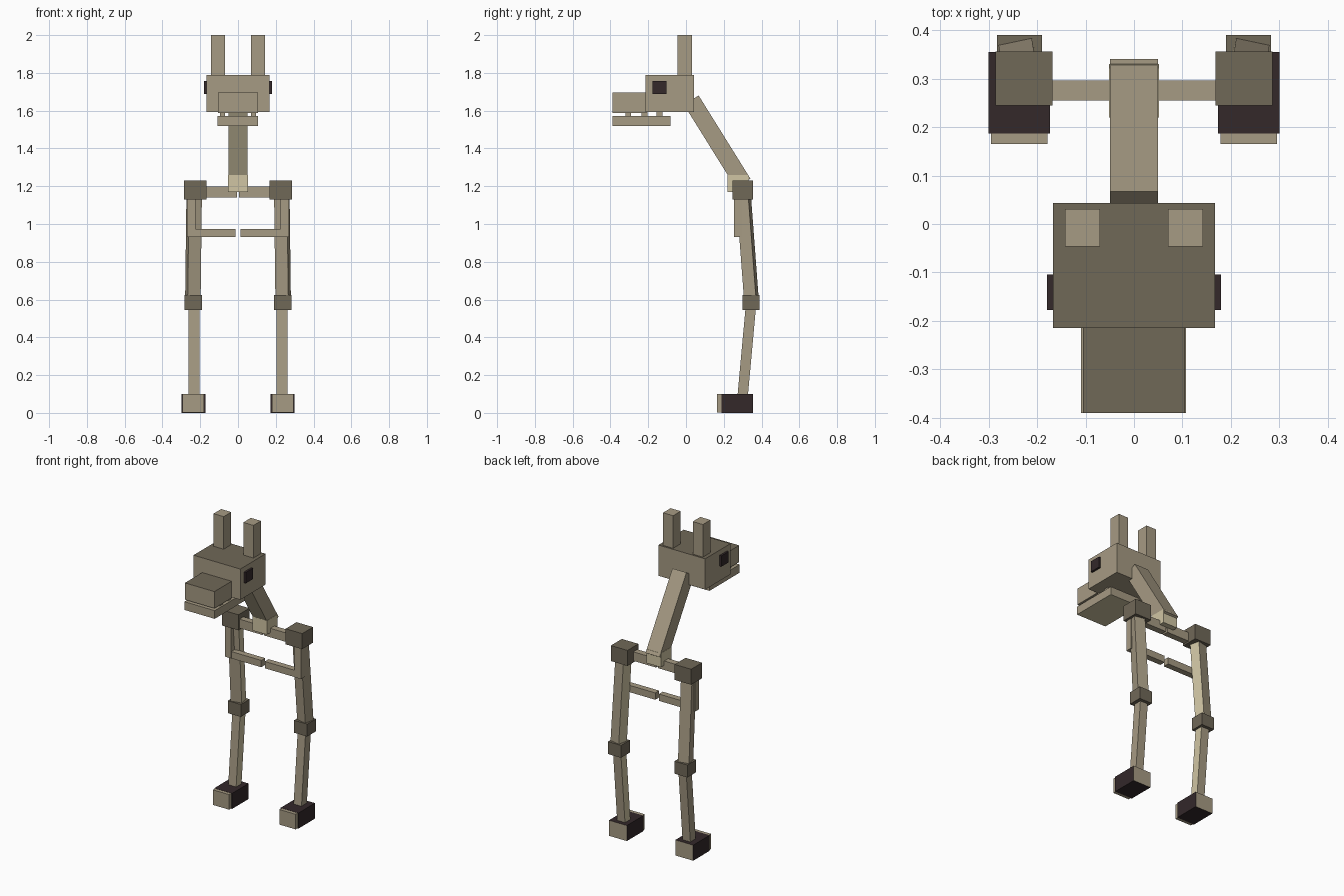
import bpy
import bmesh
import math
from mathutils import Vector, Matrix

cube = bpy.data.objects.get("Cube")
if cube:
    bpy.data.objects.remove(cube, do_unlink=True)


def material(name, rgb):
    m = bpy.data.materials.new(name)
    m.use_nodes = True
    color = (*rgb, 1)
    m.diffuse_color = color
    m.node_tree.nodes["Principled BSDF"].inputs["Base Color"].default_value = color
    return m


tan = material("tan", (0.38, 0.325, 0.228))
dark_tan = material("dark tan", (0.163, 0.138, 0.097))
light_tan = material("light tan", (0.63, 0.56, 0.37))
black_brown = material("black brown", (0.033, 0.021, 0.023))


def finish(name, bm, mats, rule=None):
    """Turn a bmesh into an object; rule maps a face normal to a slot."""
    bmesh.ops.recalc_face_normals(bm, faces=bm.faces)
    bm.normal_update()
    if rule:
        for f in bm.faces:
            f.material_index = int(rule(f.normal))
    mesh = bpy.data.meshes.new(name)
    bm.to_mesh(mesh)
    bm.free()
    for m in mats:
        mesh.materials.append(m)
    obj = bpy.data.objects.new(name, mesh)
    bpy.context.collection.objects.link(obj)
    return obj


def box(name, x, y, z, *mats, rule=None):
    """Box spanning the three (low, high) ranges."""
    bm = bmesh.new()
    bmesh.ops.create_cube(bm, size=1)
    for v in bm.verts:
        v.co = [lo + (c + 0.5) * (hi - lo) for c, (lo, hi) in zip(v.co, (x, y, z))]
    return finish(name, bm, mats, rule)


def limb(name, top, bottom, width, depth, twist, *mats, rule=None):
    """Square beam leaning from one point to another, twisted about z."""
    bm = bmesh.new()
    bmesh.ops.create_cube(bm, size=1)
    turn = Matrix.Rotation(math.radians(twist), 3, "Z")
    for v in bm.verts:
        offset = turn @ Vector((v.co.x * width, v.co.y * depth, 0))
        v.co = Vector(bottom).lerp(Vector(top), v.co.z + 0.5) + offset
    return finish(name, bm, mats, rule)


def dark_top(n):
    return n.z > 0.5


# Head
box("head", (-0.167, 0.167), (-0.215, 0.043), (1.592, 1.79), tan, dark_tan, rule=dark_top)
box("snout", (-0.105, 0.105), (-0.39, -0.21), (1.587, 1.695), tan, dark_tan, rule=dark_top)
box("jaw", (-0.109, 0.107), (-0.39, -0.083), (1.52, 1.573), tan, light_tan,
    rule=lambda n: n.z < -0.5)

# Neck, extruded from its slanted side profile, with a pale underside
bm = bmesh.new()
profile = [(0.067, 1.68), (0.341, 1.24), (0.263, 1.192), (-0.012, 1.633)]
face = bm.faces.new([bm.verts.new((-0.05, y, z)) for y, z in profile])
side = bmesh.ops.extrude_face_region(bm, geom=[face])["geom"]
bmesh.ops.translate(bm, vec=(0.1, 0, 0),
                    verts=[v for v in side if isinstance(v, bmesh.types.BMVert)])
finish("neck", bm, [tan, dark_tan, light_tan],
       lambda n: 1 if n.z > 0.7 else 2 if n.y < -0.7 else 0)
box("neck_base", (-0.052, 0.052), (0.22, 0.33), (1.17, 1.26), light_tan)

# Paired parts
for s, label in ((1, "left"), (-1, "right")):
    def pair(name, x, y, z, *mats, rule=None):
        return box(f"{label}_{name}", sorted((s * x[0], s * x[1])), y, z, *mats, rule=rule)

    def pale_inside(n):
        return s * n.x < -0.7

    pair("ear", (0.07, 0.142), (-0.046, 0.031), (1.785, 2.0), tan)
    pair("eye", (0.16, 0.18), (-0.178, -0.104), (1.687, 1.757), black_brown)
    for i, y in enumerate((-0.305, -0.22, -0.14)):
        pair(f"tooth_{i + 1}", (0.07, 0.095), (y - 0.015, y + 0.015), (1.57, 1.6), tan)

    # Shoulder bar and folded arm
    pair("shoulder_bar", (0.006, 0.19), (0.255, 0.296), (1.14, 1.198), tan)
    pair("upper_arm", (0.226, 0.271), (0.253, 0.296), (0.93, 1.14), tan)
    pair("forearm", (0.013, 0.25), (0.255, 0.294), (0.93, 0.974), tan)

    # Leg
    pair("hip", (0.168, 0.286), (0.245, 0.356), (1.13, 1.23), dark_tan)
    limb(f"{label}_thigh", (s * 0.232, 0.304, 1.16), (s * 0.239, 0.347, 0.59),
         0.07, 0.065, -12 * s, tan, light_tan, rule=pale_inside)
    pair("knee", (0.19, 0.283), (0.30, 0.39), (0.545, 0.625), dark_tan)
    limb(f"{label}_shin", (s * 0.233, 0.343, 0.56), (s * 0.233, 0.3, 0.09),
         0.056, 0.055, 0, tan, light_tan, rule=pale_inside)
    pair("foot", (0.173, 0.3), (0.187, 0.355), (0, 0.1), black_brown, tan,
         rule=lambda n: n.y > 0.5)
    pair("toe", (0.179, 0.295), (0.165, 0.19), (0.002, 0.099), tan)
